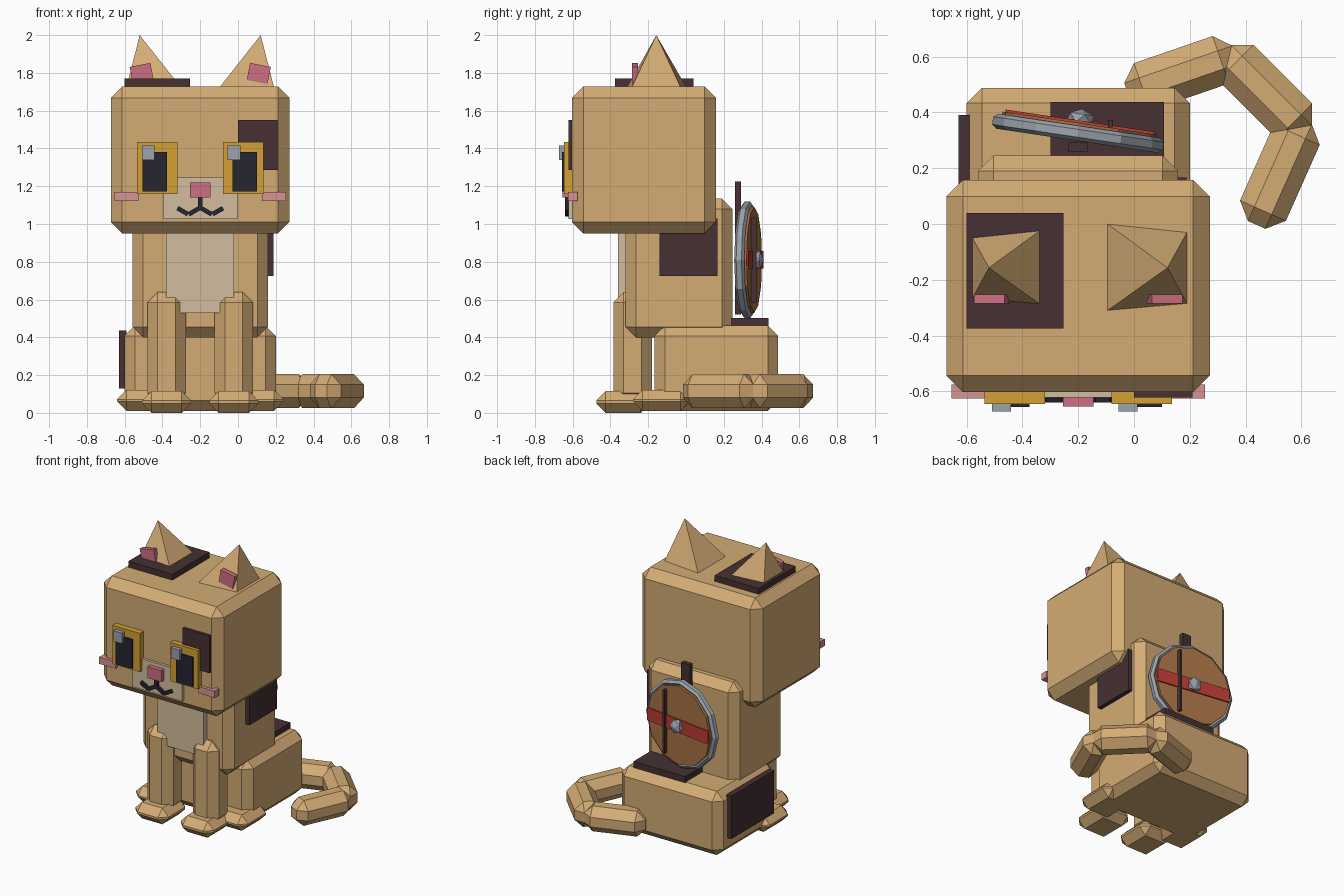
import bpy, bmesh, math
from mathutils import Matrix, Vector

if "Cube" in bpy.data.objects:
    bpy.data.objects.remove(bpy.data.objects["Cube"])

CX = -0.2  # the cat's own mirror plane


def mat(name, r, g, b):
    m = bpy.data.materials.new(name)
    m.diffuse_color = (r, g, b, 1)
    m.use_nodes = True
    m.node_tree.nodes["Principled BSDF"].inputs["Base Color"].default_value = m.diffuse_color
    return m


TAN = mat("tan_fur", .658, .413, .178)
DARK = mat("dark_brown", .061, .030, .032)
CREAM = mat("cream_fur", .645, .515, .342)
PINK = mat("pink", .61, .162, .223)
BLUSH = mat("blush", .679, .296, .283)
AMBER = mat("amber", .658, .352, .034)
NAVY = mat("near_black", .018, .019, .03)
STEEL = mat("steel", .328, .366, .413)
WOOD = mat("wood", .402, .171, .058)
RED = mat("red", .515, .045, .034)


def add(name, bm, material, matrix=Matrix()):
    bmesh.ops.recalc_face_normals(bm, faces=bm.faces)
    me = bpy.data.meshes.new(name)
    bm.to_mesh(me)
    bm.free()
    me.materials.append(material)
    ob = bpy.data.objects.new(name, me)
    ob.matrix_world = matrix
    bpy.context.collection.objects.link(ob)
    return ob


def block(name, material, x, y, z, bevel=0, rot=None):
    """Box from (min, max) ranges, chamfered, turned about its own centre."""
    bm = bmesh.new()
    bmesh.ops.create_cube(bm, size=1)
    bmesh.ops.scale(bm, vec=[r[1] - r[0] for r in (x, y, z)], verts=bm.verts)
    if bevel:
        bmesh.ops.bevel(bm, geom=bm.edges[:], offset=bevel, segments=1,
                        profile=0.5, affect='EDGES')
    m = Matrix.Translation([sum(r) / 2 for r in (x, y, z)])
    if rot:
        m = m @ Matrix.Rotation(math.radians(rot[1]), 4, rot[0])
    return add(name, bm, material, m)


def around(c, half):
    return (c - half, c + half)


# Body masses
block("head", TAN, (-.673, .272), (-.603, .158), (.95, 1.728), .06)
block("torso", TAN, (-.558, .158), (-.32, .245), (.40, 1.135), .055)
block("hips", TAN, (-.60, .20), (-.167, .488), (.01, .463), .055)
block("chest_bib", CREAM, (-.38, -.02), (-.36, -.31), (.53, .99))

# Dark coat patches
block("ear_patch", DARK, (-.60, -.253), (-.375, .04), (1.72, 1.77))
block("eye_patch", DARK, (0, .21), (-.622, -.59), (1.285, 1.55))
block("shoulder_patch", DARK, (.14, .188), (-.14, .167), (.725, 1.03))
block("hip_patch", DARK, (-.63, -.59), (-.09, .39), (.13, .435))
block("rump_patch", DARK, (-.30, .107), (.20, .437), (.45, .503))

# Muzzle, nose and mouth
block("muzzle", CREAM, (-.395, -.003), (-.622, -.59), (1.027, 1.245))
block("nose", PINK, (-.255, -.145), (-.655, -.61), (1.14, 1.22))
block("mouth_middle", NAVY, around(CX, .013), (-.64, -.61), (1.075, 1.145))

for s, side in ((-1, "left"), (1, "right")):
    # Mouth strokes
    block(f"mouth_inner_{side}", NAVY, around(CX + s * .032, .034),
          (-.64, -.61), around(1.068, .012), 0, ('Y', s * 30))
    block(f"mouth_outer_{side}", NAVY, around(CX + s * .093, .032),
          (-.64, -.61), around(1.068, .012), 0, ('Y', -s * 30))

    # Eyes: amber iris, dark pupil, highlight always on the left
    ex = CX + s * .2275
    px = CX + s * .2375
    block(f"iris_{side}", AMBER, around(ex, .108), (-.645, -.59), (1.16, 1.435))
    px = -.44 if s < 0 else .035
    block(f"pupil_{side}", NAVY, around(px, .065), (-.656, -.63), (1.172, 1.38))
    gx = -.475 if s < 0 else -.022
    block(f"glint_{side}", STEEL, around(gx, .034), (-.673, -.64), (1.34, 1.415))
    block(f"cheek_{side}", BLUSH, around(CX + s * .39, .064), (-.625, -.575),
          (1.122, 1.17))

    # Ear: leaning four-sided pyramid with a pink inner plate
    bm = bmesh.new()
    base = [bm.verts.new((CX + s * x, y, 1.727)) for x, y in
            ((.105, 0), (.39, -.03), (.39, -.285), (.105, -.31))]
    tip = bm.verts.new((CX + s * .32, -.157, 2.0))
    bm.faces.new(base)
    for i in range(4):
        bm.faces.new((base[i], base[(i + 1) % 4], tip))
    add(f"ear_{side}", bm, TAN)
    block(f"inner_ear_{side}", PINK, around(CX + s * .31, .056),
          (-.285, -.253), around(1.797, .046), 0, ('Y', s * 11))

    # Legs and paws
    lx = CX + s * .178
    block(f"front_leg_{side}", TAN, around(lx, .102), (-.385, -.18),
          (.05, .64), .055)
    block(f"front_paw_{side}", TAN, around(lx, .13), (-.475, -.19),
          (0, .115), .05)
    block(f"hind_paw_{side}", TAN, around(CX + s * .31, .13), (-.28, .02),
          (.01, .122), .05)

# Tail: three chamfered segments curling forward
for i, (x, y, a) in enumerate(((.17, .54, 19), (.47, .473, -45), (.523, .184, 66))):
    block(f"tail_segment_{i + 1}", TAN, around(x, .205), around(y, .09),
          (.025, .205), .056, ('Z', a))

# Round shield on the back, turned slightly; local z points backwards
shield = (Matrix.Translation((CX, .325, .81)) @ Matrix.Rotation(math.radians(-8.5), 4, 'Z')
          @ Matrix.Rotation(math.radians(-90), 4, 'X'))

bm = bmesh.new()
rings = []
for i in range(12):
    a = math.tau * i / 12
    rings.append([bm.verts.new((r * math.cos(a), r * math.sin(a), z)) for r, z in
                  ((.31, -.014), (.31, .014), (.292, .027), (.268, .014),
                   (.268, -.014), (.292, -.027))])
for i in range(12):
    p, q = rings[i], rings[(i + 1) % 12]
    for j in range(6):
        k = (j + 1) % 6
        bm.faces.new((p[j], p[k], q[k], q[j]))
add("shield_rim", bm, STEEL, shield)

bm = bmesh.new()
bmesh.ops.create_cone(bm, cap_ends=True, segments=12, radius1=.28, radius2=.28, depth=.05)
add("shield_board", bm, WOOD, shield @ Matrix.Translation((0, 0, .012)))

stripe = block("shield_stripe", RED, (-.27, .27), (-.046, .046), (.02, .046))
stripe.matrix_world = shield @ stripe.matrix_world

bm = bmesh.new()
bmesh.ops.create_icosphere(bm, subdivisions=1, radius=.054)
bmesh.ops.scale(bm, vec=(1, 1, .62), verts=bm.verts)
add("shield_boss", bm, STEEL, shield @ Matrix.Translation((0, 0, .055)))

for s, side in ((-1, "left"), (1, "right")):
    block(f"plank_seam_{side}", DARK, around(CX + s * .115, .008), (.345, .372),
          around(.81, .225))
block("shield_strap", DARK, around(CX, .034), (.26, .292), (.52, 1.225))
